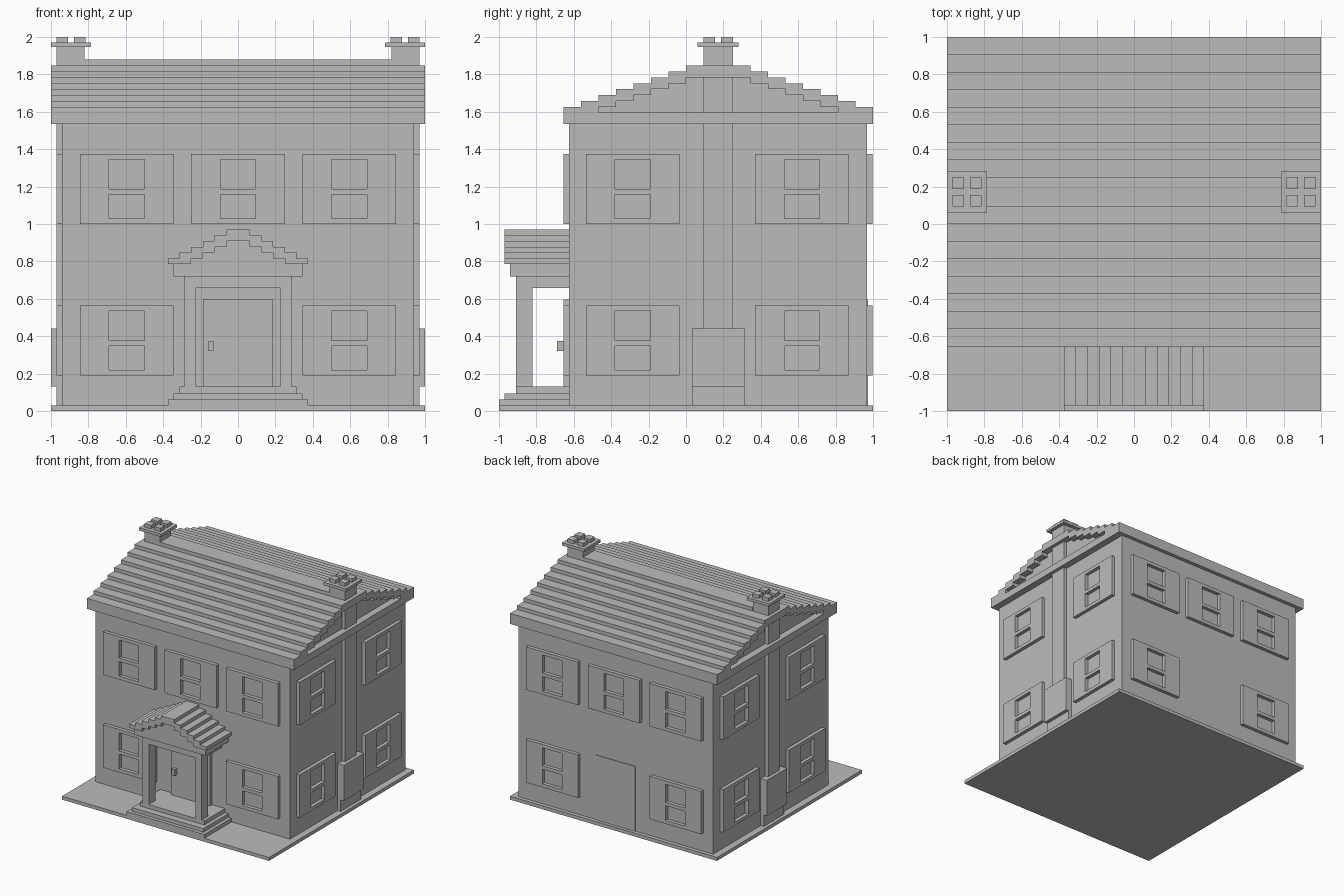
import bpy
import bmesh

if "Cube" in bpy.data.objects:
    bpy.data.objects.remove(bpy.data.objects["Cube"], do_unlink=True)

grey = bpy.data.materials.new("plain_grey")
grey.use_nodes = True
COLOUR = (0.5, 0.5, 0.5, 1)
grey.diffuse_color = COLOUR
grey.node_tree.nodes["Principled BSDF"].inputs["Base Color"].default_value = COLOUR


def build(name, boxes):
    """One object made of boxes given as (x range, y range, z range)."""
    bm = bmesh.new()
    for ranges in boxes:
        verts = bmesh.ops.create_cube(bm, size=1)["verts"]
        for v in verts:
            for axis, (low, high) in enumerate(ranges):
                v.co[axis] = low if v.co[axis] < 0 else high
    mesh = bpy.data.meshes.new(name)
    bm.to_mesh(mesh)
    bm.free()
    mesh.materials.append(grey)
    obj = bpy.data.objects.new(name, mesh)
    bpy.context.collection.objects.link(obj)
    return obj


def wide(half, centre=0):
    return (centre - half, centre + half)


# Main dimensions
GROUND = 0.03
WALL_X, FRONT, BACK = 0.94, -0.625, 0.967
MID = 0.172
PLATE = 0.031
EAVE = 1.535

build("base_plate", [(wide(1), wide(1), (0, GROUND))])
build("house_walls", [(wide(WALL_X), (FRONT, BACK), (GROUND, EAVE + 0.02))])


# Windows: a raised frame with two openings onto the wall
def window(name, place, u, z):
    pane, side, top = 0.094, 0.25, z + 0.375
    strips = [(wide(side, u), (z, z + 0.03)),
              (wide(side, u), (top - 0.03, top)),
              (wide(pane, u), (z + 0.158, z + 0.188))]
    strips += [((u - side, u - pane), (z + 0.03, top - 0.03)),
               ((u + pane, u + side), (z + 0.03, top - 0.03))]
    build(name, [place(span, height) for span, height in strips])


def on_front(span, height):
    return (span, (FRONT - PLATE, FRONT), height)


def on_back(span, height):
    return (span, (BACK, BACK + PLATE), height)


def on_left(span, height):
    return ((WALL_X, WALL_X + PLATE), span, height)


def on_right(span, height):
    return ((-WALL_X - PLATE, -WALL_X), span, height)


for floor, z in (("lower", 0.19), ("upper", 1.0)):
    for label, place in (("front", on_front), ("back", on_back)):
        for x in (-0.595, 0, 0.595):
            if x or floor == "upper":
                window(f"{label}_{floor}_window", place, x, z)
    for label, place in (("left", on_left), ("right", on_right)):
        for y in (-0.285, 0.62):
            window(f"{label}_{floor}_window", place, y, z)

# Stepped roof: solid core between the gables, overhanging shell at the ends
STEP = 0.0936
LAYER = 0.0315
halves = [0.828 - STEP * i for i in range(9)]
roof = [(wide(1), wide(halves[0], MID), (EAVE, 1.595))]
z = 1.595
for i, half in enumerate(halves[:8]):
    layer = (z, z + LAYER)
    if i < 6:
        inner = halves[i + 2]
        roof.append((wide(WALL_X), wide(inner, MID), layer))
        roof.append((wide(1), (MID - half, MID - inner), layer))
        roof.append((wide(1), (MID + inner, MID + half), layer))
    else:
        roof.append((wide(1), wide(half, MID), layer))
    z += LAYER
roof.append((wide(0.82), wide(halves[8], MID), (z, z + LAYER)))
build("stepped_roof", roof)

# Chimneys on both end walls, with hearth, cap and four pots each
for side, label in ((-1, "right"), (1, "left")):
    def out(a, b):
        return tuple(sorted((side * a, side * b)))
    build(f"{label}_chimney_stack", [(out(0.82, 0.97), wide(0.078, MID), (GROUND, 1.945))])
    build(f"{label}_chimney_hearth", [
        (out(0.9, 0.97), wide(0.14, MID), (GROUND, 0.13)),
        (out(0.9, 1.0), wide(0.14, MID), (0.13, 0.44))])
    build(f"{label}_chimney_cap", [(out(0.785, 1.0), wide(0.11, MID), (1.945, 1.97))])
    build(f"{label}_chimney_pots", [
        (wide(0.031, side * 0.893 + dx), wide(0.031, MID + dy), (1.97, 2.0))
        for dx in (-0.046, 0.046) for dy in (-0.047, 0.047)])

# Porch steps
build("porch_steps", [
    (wide(0.375), (-1.0, FRONT), (GROUND, 0.063)),
    (wide(0.345), (-0.97, FRONT), (0.063, 0.095)),
    (wide(0.312), (-0.91, FRONT), (0.095, 0.13))])

# Porch posts, lintel and cornice
build("porch_posts", [((x - 0.03, x + 0.03), (-0.91, -0.82), (0.13, 0.66))
                      for x in (-0.255, 0.255)])
build("porch_lintel", [(wide(0.285), (-0.91, FRONT), (0.657, 0.72))])
build("porch_cornice", [(wide(0.345), (-0.94, FRONT), (0.72, 0.785))])

# Porch roof: stepped shell over a set-back pediment
porch_roof = []
steps = [0.375 - 0.0625 * i for i in range(6)]
z = 0.785
for i, half in enumerate(steps):
    layer = (z, z + 0.031)
    if i < 4:
        inner = steps[i + 2]
        porch_roof.append((wide(inner), (-0.94, FRONT), layer))
        porch_roof.append(((-half, -inner), (-0.97, FRONT), layer))
        porch_roof.append(((inner, half), (-0.97, FRONT), layer))
    else:
        porch_roof.append((wide(half), (-0.97, FRONT), layer))
    z += 0.031
build("porch_roof", porch_roof)

# Doors
build("front_door", [(wide(0.187), (FRONT - PLATE, FRONT), (0.13, 0.596))])
build("front_door_handle", [((-0.16, -0.13), (-0.69, -0.65), (0.32, 0.375))])
build("back_door", [(wide(0.19), (BACK, BACK + 0.006), (GROUND, 0.596))])
